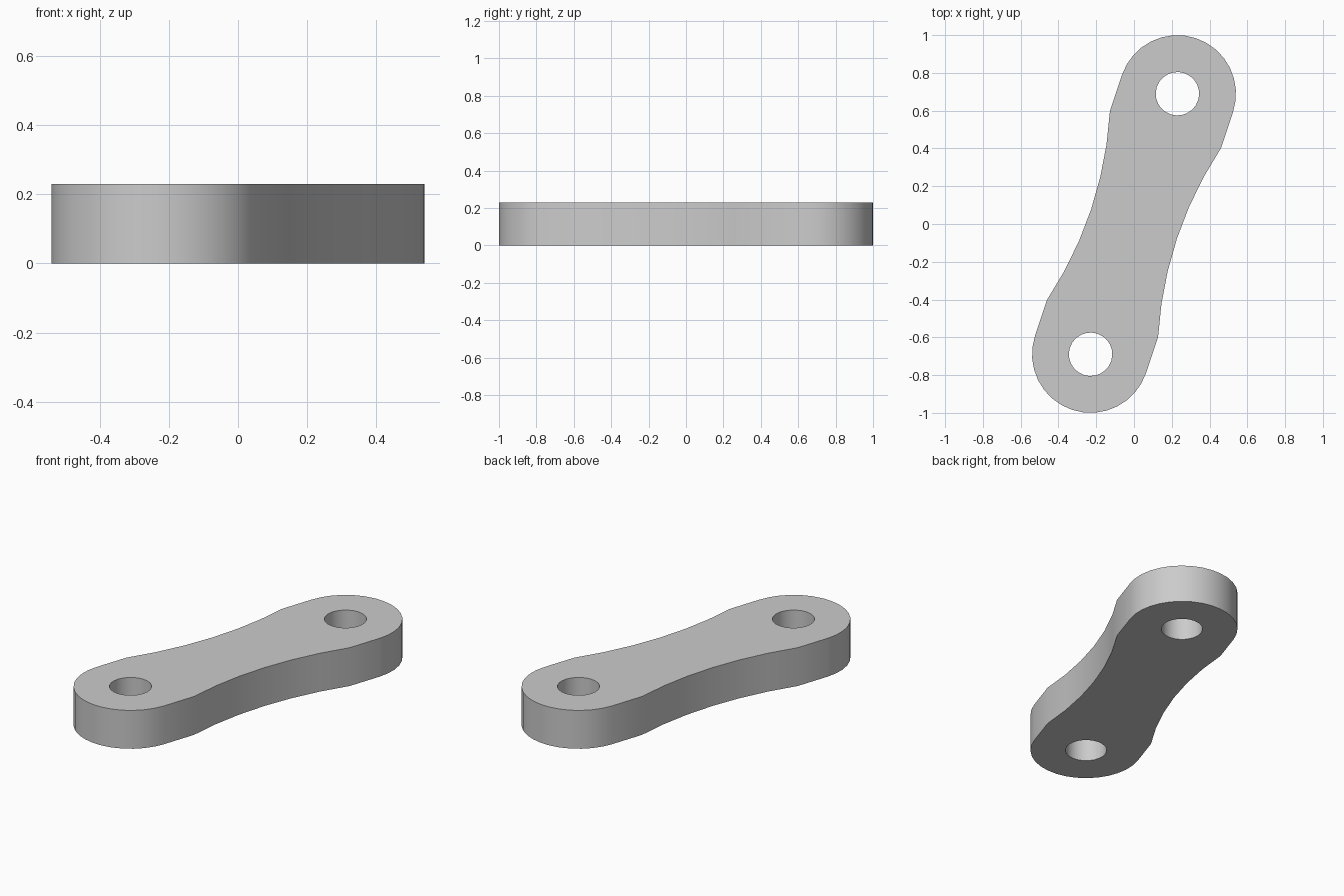
import bpy, bmesh
from math import atan2, cos, sin, pi, radians
from mathutils import Matrix, Vector

if "Cube" in bpy.data.objects:
    bpy.data.objects.remove(bpy.data.objects["Cube"], do_unlink=True)

HEIGHT = 0.23
REACH = 0.727         # middle to each hole centre
END_R = 0.31
HOLE_R = 0.115
SHOULDER = 0.527      # where the straight flank meets the waist curve
WAIST = 0.24          # half width at the middle
TILT = atan2(0.69, 0.23) - pi / 2


def arc(cx, cy, r, start, end, steps):
    angles = [start + (end - start) * i / steps for i in range(steps + 1)]
    return [Vector((cx + r * cos(a), cy + r * sin(a), 0)) for a in angles]


# Half outline: rounded end, then one concave flank; turned half round for the rest
sag = END_R - WAIST
waist_r = (SHOULDER ** 2 + sag ** 2) / (2 * sag)
spread = atan2(SHOULDER, waist_r - sag)
half = arc(0, REACH, END_R, 0, pi, 16)
half += arc(-WAIST - waist_r, 0, waist_r, spread, -spread, 6)
outline = half + [-p for p in half]
holes = [arc(0, s * REACH, HOLE_R, 0, 2 * pi, 24)[:-1] for s in (1, -1)]

# Fill the pierced profile and raise it
bm = bmesh.new()
for loop in [outline] + holes:
    verts = [bm.verts.new(p) for p in loop]
    for i, v in enumerate(verts):
        bm.edges.new((verts[i - 1], v))
bmesh.ops.triangle_fill(bm, use_beauty=True, use_dissolve=False, edges=bm.edges[:])
raised = bmesh.ops.extrude_face_region(bm, geom=bm.faces[:], use_keep_orig=True)
top = [g for g in raised["geom"] if isinstance(g, bmesh.types.BMVert)]
bmesh.ops.translate(bm, verts=top, vec=(0, 0, HEIGHT))
bmesh.ops.recalc_face_normals(bm, faces=bm.faces[:])
bm.transform(Matrix.Rotation(TILT, 4, "Z"))

mesh = bpy.data.meshes.new("link_plate")
bm.to_mesh(mesh)
bm.free()
link = bpy.data.objects.new("link_plate", mesh)
bpy.context.collection.objects.link(link)

# Plain grey finish
grey = bpy.data.materials.new("light_grey")
grey.use_nodes = True
grey.diffuse_color = (0.6, 0.6, 0.6, 1)
grey.node_tree.nodes["Principled BSDF"].inputs["Base Color"].default_value = (0.6, 0.6, 0.6, 1)
mesh.materials.append(grey)

# Smooth walls with crisp rims
bpy.ops.object.select_all(action="DESELECT")
link.select_set(True)
bpy.context.view_layer.objects.active = link
bpy.ops.object.shade_smooth_by_angle(angle=radians(30))
